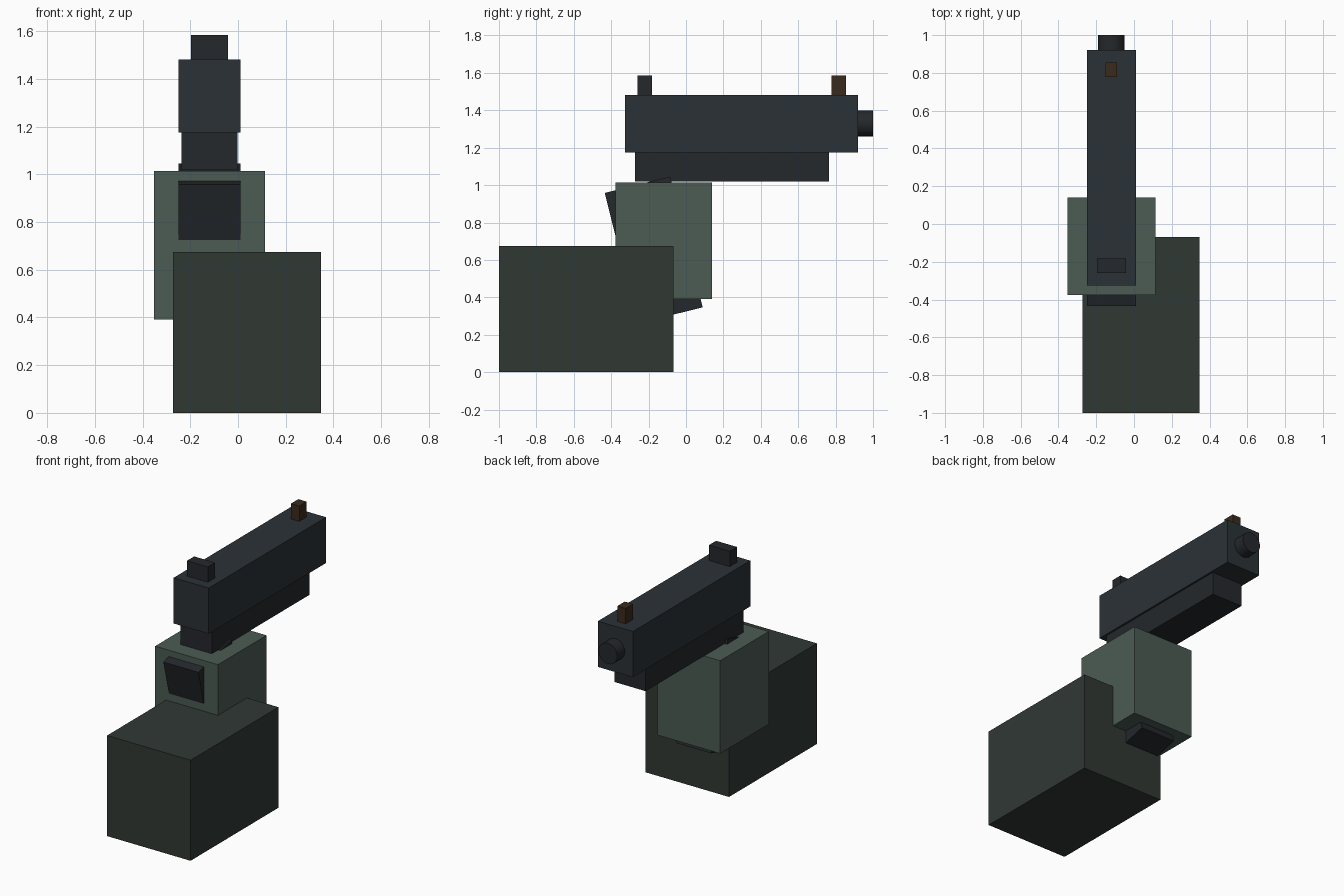
import bpy, math
from mathutils import Matrix, Vector

if "Cube" in bpy.data.objects:
    bpy.data.objects.remove(bpy.data.objects["Cube"])


def material(name, rgb):
    mat = bpy.data.materials.new(name)
    mat.diffuse_color = (*rgb, 1)
    mat.use_nodes = True
    mat.node_tree.nodes["Principled BSDF"].inputs["Base Color"].default_value = mat.diffuse_color
    return mat


sleeve_mat = material("sleeve_cloth", (0.030, 0.040, 0.034))
glove_mat = material("glove", (0.072, 0.105, 0.088))
steel = material("dark_steel", (0.023, 0.031, 0.036))
polymer = material("black_polymer", (0.018, 0.021, 0.025))
sight_mat = material("sight_brown", (0.042, 0.024, 0.012))


def box(name, x, y, z, mat, tilt=0):
    """Box from axis ranges, optionally tilted about its own centre around x."""
    size = Vector([r[1] - r[0] for r in (x, y, z)])
    centre = [(r[0] + r[1]) / 2 for r in (x, y, z)]
    bpy.ops.mesh.primitive_cube_add(size=1)
    ob = bpy.context.object
    ob.name = name
    ob.data.transform(Matrix.Diagonal((*size, 1)))
    ob.location = centre
    ob.rotation_euler.x = tilt
    ob.data.materials.append(mat)
    return ob


# Arm and hand
box("forearm_sleeve", (-0.272, 0.348), (-1.0, -0.068), (0, 0.675), sleeve_mat)
box("gloved_hand", (-0.352, 0.114), (-0.376, 0.14), (0.392, 1.015), glove_mat)

# Pistol body
box("slide", (-0.25, 0.01), (-0.325, 0.92), (1.175, 1.482), steel)
box("frame", (-0.236, -0.003), (-0.273, 0.764), (1.018, 1.175), polymer)
box("grip", (-0.25, 0.01), (-0.3525, 0.0075), (0.2925, 1.0125), polymer,
    tilt=math.radians(14))

# Sights
box("rear_sight", (-0.197, -0.042), (-0.259, -0.183), (1.482, 1.585), polymer)
box("front_sight", (-0.151, -0.089), (0.777, 0.855), (1.482, 1.585), sight_mat)

# Barrel
bpy.ops.mesh.primitive_cylinder_add(vertices=20, radius=0.07, depth=0.24,
                                    location=(-0.12, 0.88, 1.33),
                                    rotation=(math.pi / 2, 0, 0))
barrel = bpy.context.object
barrel.name = "barrel"
barrel.data.materials.append(polymer)
bpy.ops.object.shade_smooth_by_angle(angle=math.radians(35))
